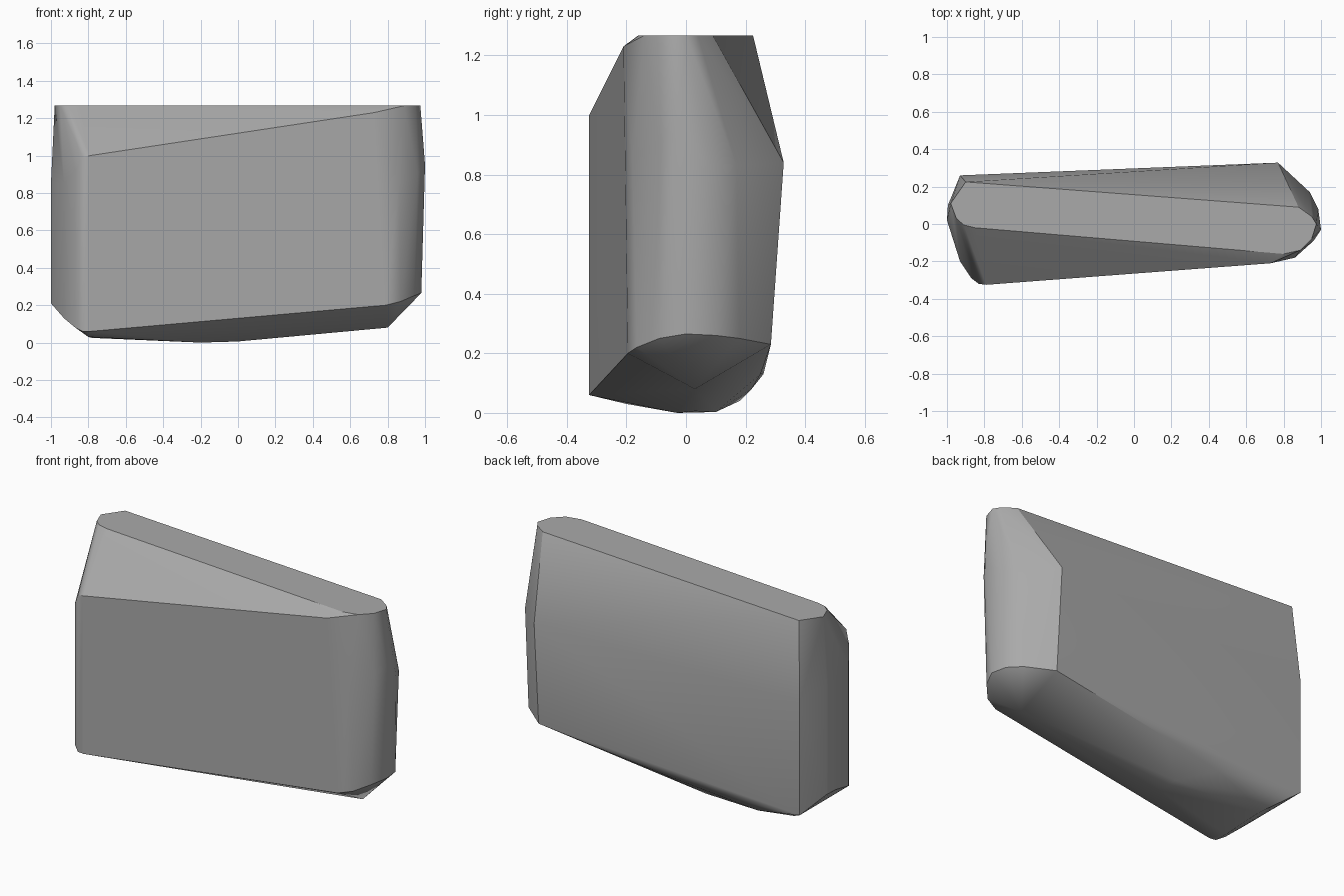
import bpy
import bmesh
import math

# Remove the default cube
cube = bpy.data.objects.get("Cube")
if cube:
    bpy.data.objects.remove(cube, do_unlink=True)

# Stone colour
stone = bpy.data.materials.new("grey stone")
stone.use_nodes = True
grey = (0.4, 0.4, 0.4, 1)
stone.diffuse_color = grey
bsdf = stone.node_tree.nodes["Principled BSDF"]
bsdf.inputs["Base Color"].default_value = grey
bsdf.inputs["Roughness"].default_value = 0.9

# Flat top outline (x, y)
TOP = 1.267
top_rim = [(-.9, .225), (-.98, .11), (-.95, .03), (-.91, -.005), (-.85, -.02),
           (.8, -.16), (.89, -.14), (.95, -.08), (.975, 0), (.95, .04), (.88, .09)]
corners = [(x, y, TOP) for x, y in top_rim]

# Upright edges: x, y, low z, high z
uprights = [
    (-.79, -.325, .06, 1.0), (-.83, -.32, .06, .99), (-.87, -.29, .08, .92),
    (-.93, -.2, .13, .85), (-1, .02, .21, .85), (-.995, .1, .21, .85),
    (-.93, .26, .13, .8),
]
for x, y, low, high in uprights:
    corners += [(x, y, low), (x, y, high)]

# Shoulders of the narrow end
corners += [(.73, -.21, 1.23), (.86, -.18, .85), (.96, -.09, .9), (1, -.03, .95),
            (.985, .08, .83), (.94, .17, .83), (.77, .328, .84)]

# Rounded lower rim of the narrow end, tapering to a blunt point
corners += [(.79, -.195, .2), (.87, -.165, .22), (.94, -.09, .25), (.98, 0, .265),
            (.965, .1, .26), (.91, .18, .25), (.77, .285, .23), (.8, .03, .08)]

# Slightly bowed underside
corners += [(-.8, -.2, .03), (-.78, .1, .025), (-.2, -.03, 0), (-.2, .1, .003),
            (0, .03, .006), (-.6, .18, .04), (-.4, .22, .08), (0, .25, .13)]

# Wrap the corners into one solid block
bm = bmesh.new()
for co in corners:
    bm.verts.new(co)
bmesh.ops.convex_hull(bm, input=bm.verts[:])
loose = [v for v in bm.verts if not v.link_faces]
bmesh.ops.delete(bm, geom=loose, context='VERTS')
bmesh.ops.dissolve_limit(bm, angle_limit=math.radians(1),
                         verts=bm.verts[:], edges=bm.edges[:])
bmesh.ops.recalc_face_normals(bm, faces=bm.faces[:])
mesh = bpy.data.meshes.new("stone_slab")
bm.to_mesh(mesh)
bm.free()
mesh.materials.append(stone)
slab = bpy.data.objects.new("stone_slab", mesh)
bpy.context.collection.objects.link(slab)

# Soft shading over shallow edges, large faces kept flat
bpy.ops.object.select_all(action='DESELECT')
slab.select_set(True)
bpy.context.view_layer.objects.active = slab
bpy.ops.object.shade_smooth_by_angle(angle=math.radians(30))
normals = slab.modifiers.new("face_weighted_normals", 'WEIGHTED_NORMAL')
normals.keep_sharp = True
